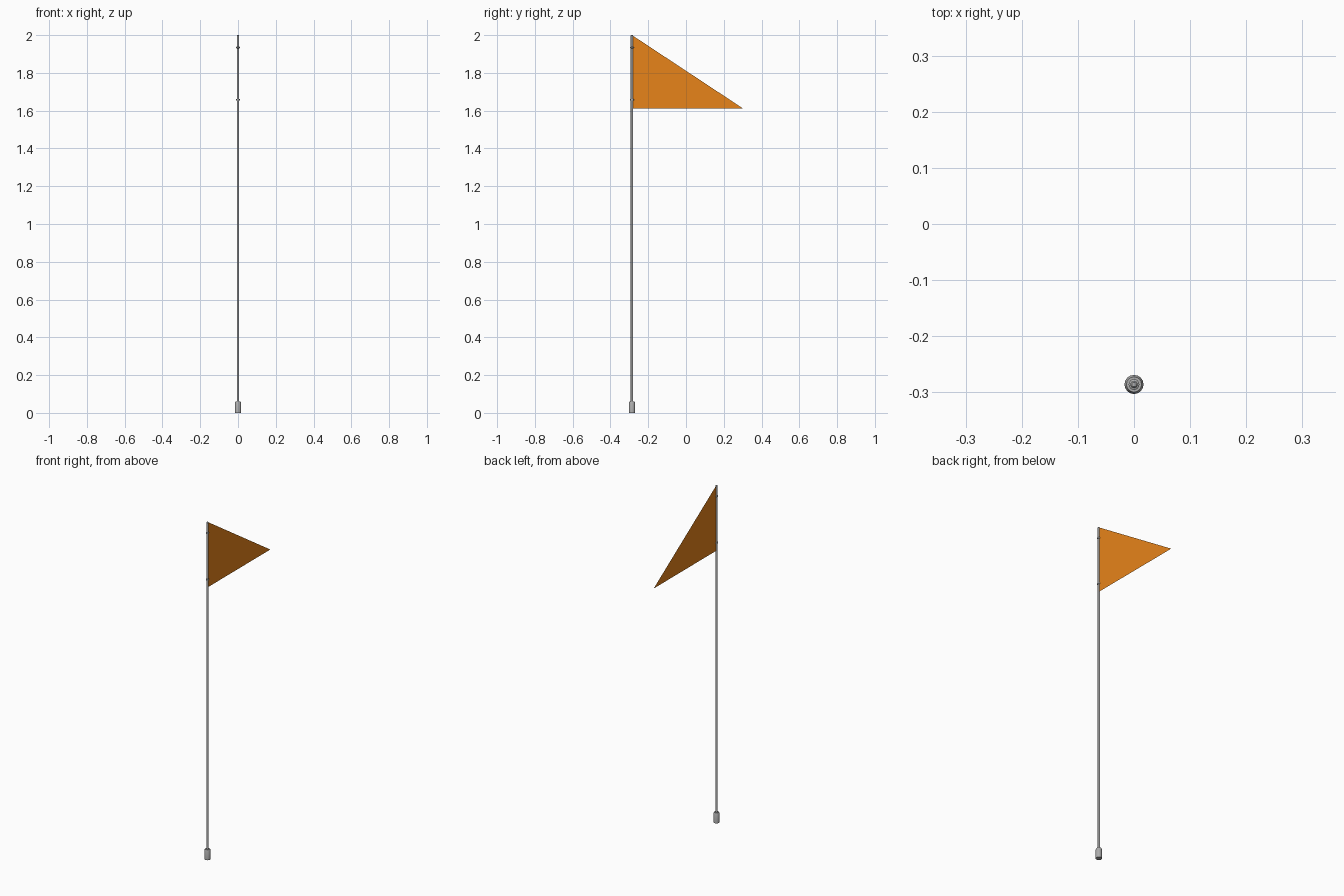
import bpy, bmesh, math

if "Cube" in bpy.data.objects:
    bpy.data.objects.remove(bpy.data.objects["Cube"])

POLE_Y = -0.286


def material(name, rgb):
    m = bpy.data.materials.new(name)
    m.diffuse_color = (*rgb, 1.0)
    m.use_nodes = True
    m.node_tree.nodes["Principled BSDF"].inputs["Base Color"].default_value = m.diffuse_color
    return m


metal_grey = material("metal grey", (0.42, 0.42, 0.42))
orange = material("flag orange", (0.80, 0.23, 0.01))


def finish(name, bm, mat, smooth=True):
    mesh = bpy.data.meshes.new(name)
    bm.to_mesh(mesh)
    bm.free()
    mesh.materials.append(mat)
    obj = bpy.data.objects.new(name, mesh)
    bpy.context.collection.objects.link(obj)
    if smooth:
        bpy.ops.object.select_all(action='DESELECT')
        obj.select_set(True)
        bpy.context.view_layer.objects.active = obj
        bpy.ops.object.shade_smooth_by_angle(angle=math.radians(35))
    return obj


def lathe(name, profile, mat, sides=16):
    """Closed solid of revolution about the pole axis; profile is (radius, z)."""
    bm = bmesh.new()
    rings = []
    for r, z in profile:
        rings.append([bm.verts.new((r * math.cos(2 * math.pi * i / sides),
                                    POLE_Y + r * math.sin(2 * math.pi * i / sides), z))
                      for i in range(sides)])
    for a, b in zip(rings, rings[1:]):
        for i in range(sides):
            j = (i + 1) % sides
            bm.faces.new((a[i], a[j], b[j], b[i]))
    bm.faces.new(rings[0][::-1])
    bm.faces.new(rings[-1])
    return finish(name, bm, mat)


# Weighted foot with a chamfered top
lathe("base", [(0.017, 0), (0.017, 0.052), (0.0135, 0.06)], metal_grey)

# Slim pole with a small chamfered tip
lathe("pole", [(0.0065, 0.055), (0.0065, 1.997), (0.004, 2.0)], metal_grey)

# Two rings that hold the flag
for label, z in (("upper_ring", 1.935), ("lower_ring", 1.658)):
    lathe(label, [(0.0065, z - 0.005), (0.0095, z - 0.003),
                  (0.0095, z + 0.003), (0.0065, z + 0.005)], metal_grey)

# Flat triangular pennant
bm = bmesh.new()
bm.faces.new([bm.verts.new(p) for p in ((0, POLE_Y, 1.611), (0, 0.303, 1.611),
                                        (0, POLE_Y, 2.0))])
finish("flag", bm, orange, smooth=False)
